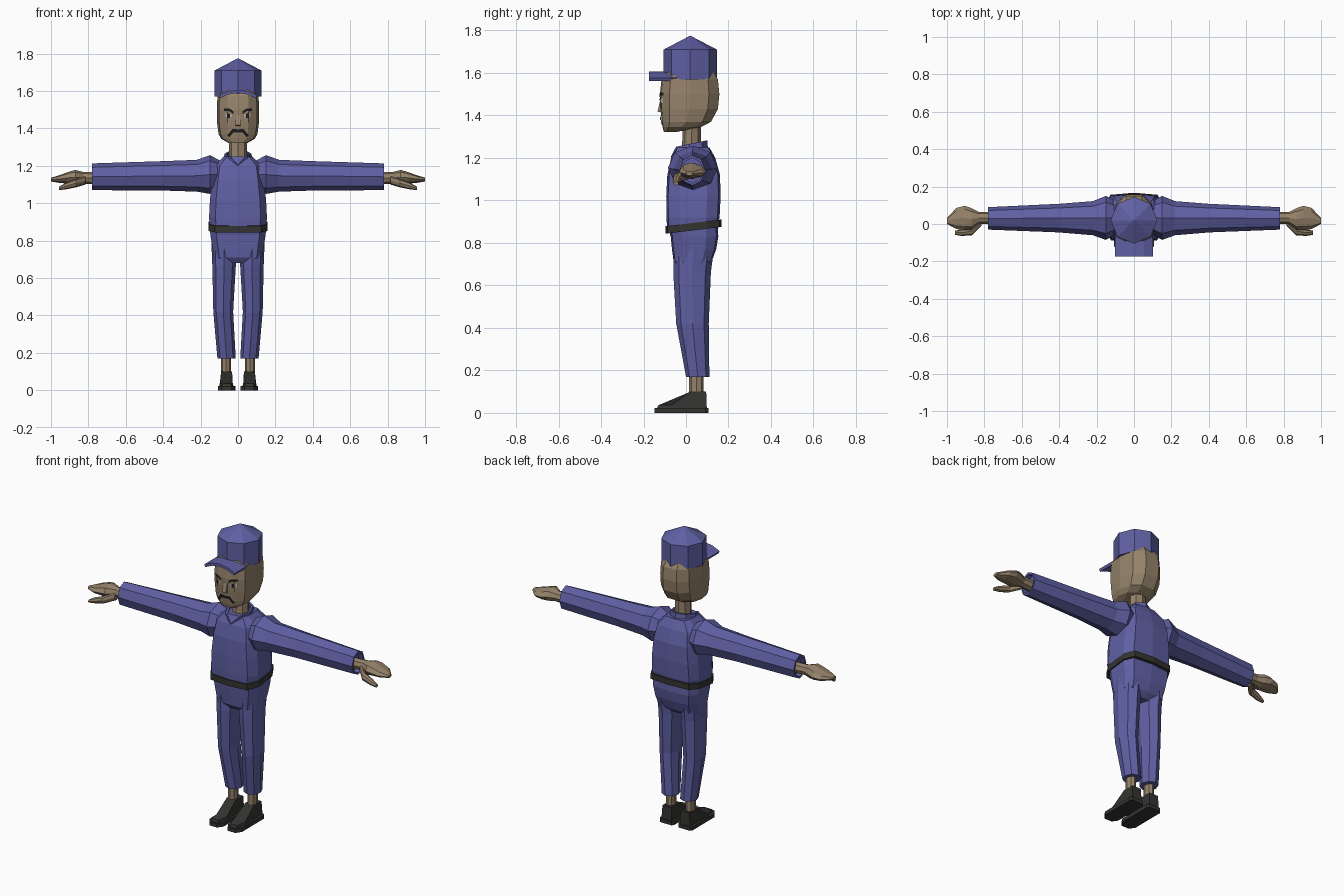
import bpy, bmesh, math
from mathutils import Vector

if "Cube" in bpy.data.objects:
    bpy.data.objects.remove(bpy.data.objects["Cube"])


def material(name, rgb):
    m = bpy.data.materials.new(name)
    m.diffuse_color = (*rgb, 1)
    m.use_nodes = True
    m.node_tree.nodes["Principled BSDF"].inputs["Base Color"].default_value = m.diffuse_color
    return m


BLUE = material("uniform blue", (0.115, 0.117, 0.37))
SKIN = material("skin", (0.30, 0.225, 0.145))
DARK = material("dark leather", (0.034, 0.034, 0.032))
HAIR = material("black hair", (0.012, 0.012, 0.012))
WHITE = material("eye white", (0.45, 0.42, 0.38))


def mirrored(half):
    """Closed cross-section from its right half, listed front to back."""
    return half + [(-x, y) for x, y in reversed(half) if abs(x) > 1e-6]


OCT = [(math.cos(i * math.pi / 4), math.sin(i * math.pi / 4)) for i in range(8)]
BOX = mirrored([(0, -1), (0.78, -0.93), (1, -0.5), (1, 0.5), (0.8, 0.92), (0, 1)])
FACE = mirrored([(0, -1), (0.5, -0.96), (0.9, -0.68), (1, 0), (0.85, 0.65), (0.4, 1)])
SQUARE = mirrored([(1, -1), (1, 1)])


def finish(name, bm, mat, mirror=False):
    bmesh.ops.recalc_face_normals(bm, faces=bm.faces)
    me = bpy.data.meshes.new(name)
    bm.to_mesh(me)
    bm.free()
    me.materials.append(mat)
    ob = bpy.data.objects.new(name, me)
    bpy.context.collection.objects.link(ob)
    if mirror:
        ob.modifiers.new("mirror", 'MIRROR').use_mirror_merge = False
    return ob


def loft(name, section, rows, mat, axis='z', mirror=False, tilt=0.0, cap=True, adjust=None):
    """Rows are (position, a0, a1, b0, b1): bounds across the axis."""
    bm = bmesh.new()
    rings = []
    for p, a0, a1, b0, b1 in rows:
        ring = []
        for s, t in section:
            a = (a0 + a1) / 2 + s * (a1 - a0) / 2
            b = (b0 + b1) / 2 + t * (b1 - b0) / 2
            co = Vector((a, b, p + tilt * b) if axis == 'z' else (p, a, b))
            ring.append(bm.verts.new(adjust(co) if adjust else co))
        rings.append(ring)
    n = len(section)
    for r, q in zip(rings, rings[1:]):
        for i in range(n):
            bm.faces.new((r[i], r[(i + 1) % n], q[(i + 1) % n], q[i]))
    if cap:
        bm.faces.new(rings[0])
        bm.faces.new(rings[-1])
    return finish(name, bm, mat, mirror)


def prism(name, outline, x0, x1, mat, mirror=False):
    """Side outline of (y, z) points pushed out along x."""
    bm = bmesh.new()
    f = bm.faces.new([bm.verts.new((x0, y, z)) for y, z in outline])
    new = bmesh.ops.extrude_face_region(bm, geom=[f])["geom"]
    bmesh.ops.translate(bm, vec=(x1 - x0, 0, 0),
                        verts=[v for v in new if isinstance(v, bmesh.types.BMVert)])
    return finish(name, bm, mat, mirror)


# Torso, hips and belt
loft("torso", BOX, [(0.85, -.145, .145, -.088, .145), (0.92, -.155, .155, -.092, .158),
                    (1.02, -.15, .15, -.093, .163), (1.12, -.138, .138, -.088, .16),
                    (1.20, -.125, .125, -.07, .138), (1.25, -.075, .075, -.045, .11)], BLUE)
loft("hips", BOX, [(0.88, -.15, .15, -.085, .15), (0.83, -.148, .148, -.072, .152),
                   (0.77, -.138, .138, -.066, .142), (0.71, -.128, .128, -.058, .12),
                   (0.68, -.09, .09, -.035, .09)], BLUE)
loft("belt", BOX, [(0.855, -.157, .157, -.097, .167), (0.89, -.157, .157, -.097, .167)],
     DARK, tilt=0.12)

# Trouser legs, ankles and shoes
loft("trouser_leg", OCT, [(0.80, .01, .143, -.06, .135), (0.66, .012, .137, -.06, .117),
                          (0.42, .026, .132, -.046, .107), (0.17, .012, .110, 0, .11)],
     BLUE, mirror=True)
loft("ankle", OCT, [(0.08, .038, .09, .015, .082), (0.20, .038, .09, .015, .082)],
     SKIN, mirror=True)
loft("shoe_sole", mirrored([(.55, -1), (1, -.75), (1, .9), (.8, 1)]),
     [(0, .014, .108, -.148, .105), (0.022, .014, .108, -.148, .105)], DARK, mirror=True)


def shoe_slope(v):
    # The toe stays low and the instep rises to the ankle
    if v.z > 0.05:
        v.z = 0.1 if v.y > 0.0 else 0.036
    return v


loft("shoe_upper", mirrored([(.55, -1), (.85, -.45), (.75, .35), (.75, 1)]),
     [(0.02, .016, .106, -.138, .098), (0.1, .022, .1, -.13, .095)],
     DARK, mirror=True, adjust=shoe_slope)

# Sleeves with hollow cuffs
loft("sleeve", OCT, [(.09, -.05, .12, 1.08, 1.225), (.15, -.085, .15, 1.05, 1.257),
                     (.22, -.06, .122, 1.062, 1.232), (.40, -.045, .108, 1.068, 1.225),
                     (.78, -.03, .09, 1.07, 1.213), (.78, -.02, .08, 1.082, 1.2),
                     (.75, -.02, .08, 1.082, 1.2)], BLUE, axis='x', mirror=True)

# Hands and thumbs
loft("hand", OCT, [(.74, 0, .065, 1.10, 1.165), (.83, 0, .065, 1.105, 1.168),
                   (.87, -.032, .085, 1.10, 1.178), (.905, -.032, .097, 1.105, 1.168),
                   (.95, -.027, .086, 1.108, 1.152), (1.0, 0, .032, 1.116, 1.136)],
     SKIN, axis='x', mirror=True)
loft("thumb", OCT, [(.815, -.01, .03, 1.10, 1.145), (.865, -.06, -.015, 1.085, 1.13),
                    (.92, -.064, -.028, 1.074, 1.11), (.957, -.058, -.036, 1.07, 1.088)],
     SKIN, axis='x', mirror=True)

# Neck and open-fronted collar
loft("neck", OCT, [(1.18, -.05, .05, -.025, .075), (1.27, -.048, .048, -.018, .07),
                   (1.42, -.048, .048, -.012, .07)], SKIN)


def collar_notch(v):
    if abs(v.x) < 0.01 and v.y < -0.02 and v.z > 1.21:
        v.z = 1.205
    return v


collar = loft("collar", OCT, [(1.205, -.08, .08, -.065, .105), (1.262, -.072, .072, -.072, .1)],
              BLUE, tilt=0.2, cap=False, adjust=collar_notch)
collar.modifiers.new("thickness", 'SOLIDIFY').thickness = 0.012

# Head
head = loft("head", FACE, [(1.322, -.05, .05, -.104, -.045), (1.345, -.09, .09, -.11, .07),
                           (1.37, -.104, .104, -.114, .118), (1.43, -.112, .112, -.12, .15),
                           (1.50, -.113, .113, -.123, .157), (1.57, -.11, .11, -.115, .15),
                           (1.62, -.09, .09, -.08, .12)], SKIN)
prism("nose", [(-.10, 1.475), (-.122, 1.47), (-.134, 1.418), (-.10, 1.41)], -.013, .013, SKIN)


def face_plate(name, top, bottom, mat, lift):
    """Thin plate between two (x, z) lines, laid on the face."""
    bm = bmesh.new()
    rows = []
    for line in (top, bottom):
        row = []
        for k in range((len(line) - 1) * 4 + 1):
            i = min(k // 4, len(line) - 2)
            x, z = Vector(line[i]).lerp(Vector(line[i + 1]), k / 4 - i)
            hit = head.ray_cast(Vector((x, -1, z)), Vector((0, 1, 0)))[1]
            row.append(bm.verts.new((x, hit.y - lift, z)))
        rows.append(row)
    for i in range(len(rows[0]) - 1):
        bm.faces.new((rows[0][i], rows[0][i + 1], rows[1][i + 1], rows[1][i]))
    ob = finish(name, bm, mat, mirror=True)
    for p in ob.data.polygons:
        if p.normal.y > 0:
            p.flip()
    return ob


face_plate("eyebrow", [(.025, 1.492), (.045, 1.507), (.075, 1.507)],
           [(.025, 1.476), (.045, 1.492), (.075, 1.494)], HAIR, 0.005)
face_plate("eye_white", [(.032, 1.474), (.07, 1.482)], [(.034, 1.458), (.068, 1.458)], WHITE, 0.003)
face_plate("pupil", [(.042, 1.478), (.06, 1.481)], [(.043, 1.456), (.059, 1.456)], HAIR, 0.006)
face_plate("moustache", [(0, 1.395), (.03, 1.397), (.058, 1.362)],
           [(0, 1.379), (.025, 1.378), (.044, 1.355)], HAIR, 0.006)

# Cap: octagonal crown with a low pointed top and an arched brim
loft("cap_crown", OCT, [(1.57, -.125, .125, -.105, .145), (1.71, -.125, .125, -.105, .145),
                        (1.775, -.001, .001, .019, .021)], BLUE)
bm = bmesh.new()
arch = [(-.095, 1.562), (-.05, 1.582), (0, 1.59), (.05, 1.582), (.095, 1.562)]
rows = [[bm.verts.new((x, y, z)) for x, z in arch] for y in (-.175, -.03)]
for i in range(4):
    bm.faces.new((rows[0][i], rows[0][i + 1], rows[1][i + 1], rows[1][i]))
brim = finish("cap_brim", bm, BLUE)
solid = brim.modifiers.new("thickness", 'SOLIDIFY')
solid.thickness, solid.offset = 0.016, 1
